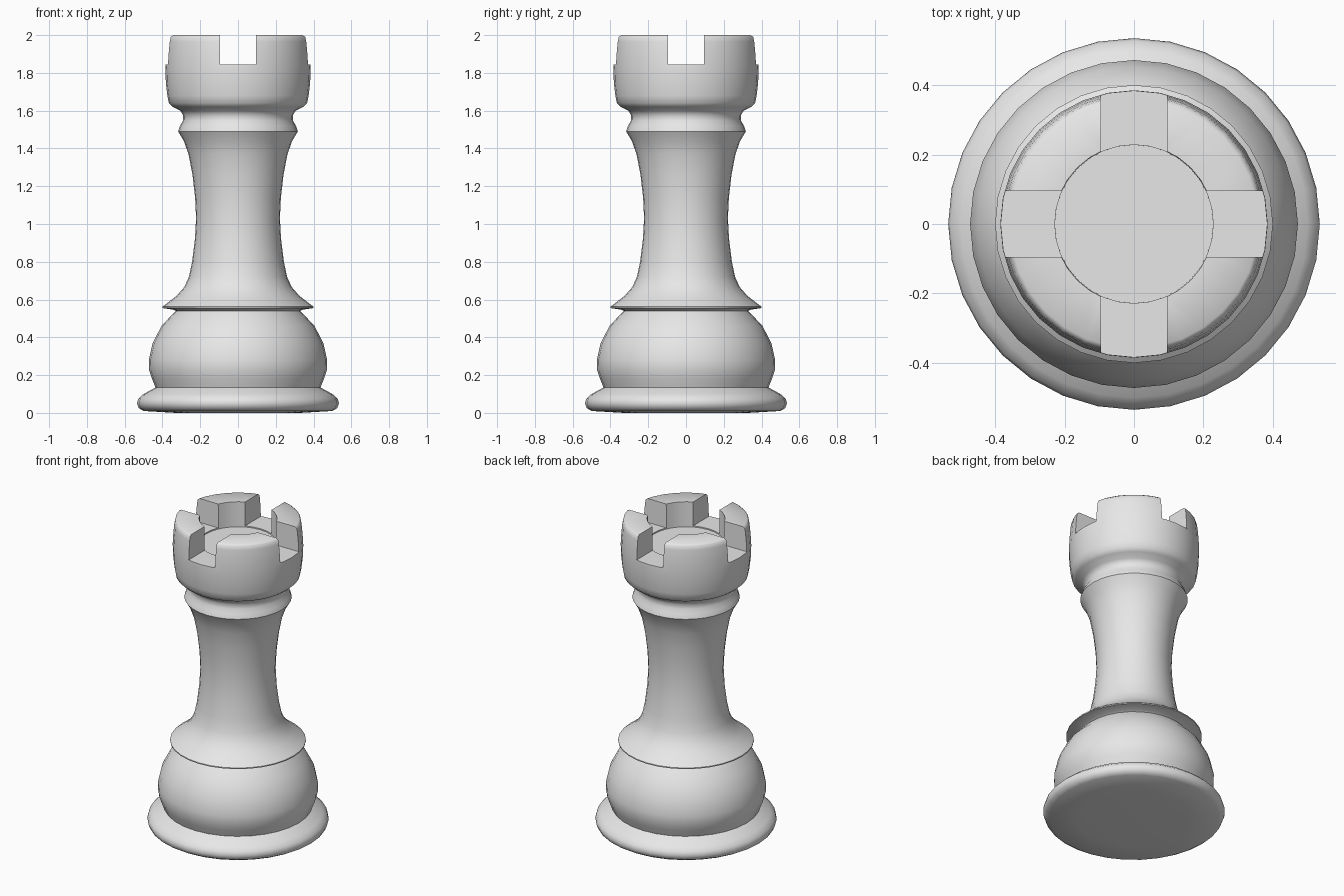
import bpy, bmesh, math

if "Cube" in bpy.data.objects:
    bpy.data.objects.remove(bpy.data.objects["Cube"])

SEG = 32

# Turned profile (radius, height), from the bottom centre to the recessed top
PROFILE = [
    (0, 0), (0.33, 0.0), (0.50, 0.01), (0.525, 0.025), (0.535, 0.05),
    (0.528, 0.075), (0.50, 0.10), (0.445, 0.13),
    (0.437, 0.135), (0.455, 0.18), (0.47, 0.225), (0.472, 0.28), (0.452, 0.37),
    (0.405, 0.46), (0.34, 0.53),
    (0.33, 0.54), (0.34, 0.546), (0.40, 0.555), (0.40, 0.562),
    (0.37, 0.585), (0.325, 0.62), (0.285, 0.665), (0.26, 0.72), (0.243, 0.80),
    (0.228, 0.92), (0.222, 1.03), (0.227, 1.14), (0.241, 1.26), (0.262, 1.37),
    (0.287, 1.44), (0.317, 1.49), (0.307, 1.52), (0.292, 1.545), (0.29, 1.575),
    (0.305, 1.60), (0.345, 1.62), (0.366, 1.64), (0.374, 1.68), (0.382, 1.75),
    (0.385, 1.83), (0.381, 1.90), (0.375, 1.965), (0.370, 1.99), (0.358, 2.0),
    (0.23, 2.0), (0.228, 1.838), (0, 1.838),
]

mat = bpy.data.materials.new("light_grey")
mat.diffuse_color = (0.8, 0.8, 0.8, 1)
mat.use_nodes = True
mat.node_tree.nodes["Principled BSDF"].inputs["Base Color"].default_value = mat.diffuse_color


def lathe(name, profile):
    bm = bmesh.new()
    rings = []
    for r, z in profile:
        n = SEG if r > 0 else 1
        rings.append([bm.verts.new((r * math.cos(2 * math.pi * i / SEG),
                                    r * math.sin(2 * math.pi * i / SEG), z))
                      for i in range(n)])
    for a, b in zip(rings, rings[1:]):
        for i in range(SEG):
            j = (i + 1) % SEG
            if len(a) == 1:
                bm.faces.new((a[0], b[j], b[i]))
            elif len(b) == 1:
                bm.faces.new((a[i], a[j], b[0]))
            else:
                bm.faces.new((a[i], a[j], b[j], b[i]))
    bmesh.ops.recalc_face_normals(bm, faces=bm.faces)
    me = bpy.data.meshes.new(name)
    bm.to_mesh(me)
    bm.free()
    me.materials.append(mat)
    ob = bpy.data.objects.new(name, me)
    bpy.context.collection.objects.link(ob)
    return ob


# Turned body
body = lathe("tower_body", PROFILE)

# Crossed slots that leave four battlements
cutters = []
for name, size in (("slot_cutter_x", (1.2, 0.19, 0.4)),
                   ("slot_cutter_y", (0.19, 1.2, 0.4))):
    bpy.ops.mesh.primitive_cube_add(size=1, location=(0, 0, 1.845 + 0.2))
    c = bpy.context.object
    c.name = name
    c.scale = size
    c.hide_render = True
    c.data.materials.append(mat)
    mod = body.modifiers.new(name, 'BOOLEAN')
    mod.operation = 'DIFFERENCE'
    mod.solver = 'EXACT'
    mod.object = c
    cutters.append(c)

bpy.ops.object.select_all(action='DESELECT')
body.select_set(True)
bpy.context.view_layer.objects.active = body
for c in cutters:
    bpy.ops.object.modifier_apply(modifier=c.name)
for c in cutters:
    bpy.data.objects.remove(c)

# Smooth turned surfaces, crisp cut edges
bpy.ops.object.shade_smooth_by_angle(angle=math.radians(40))
